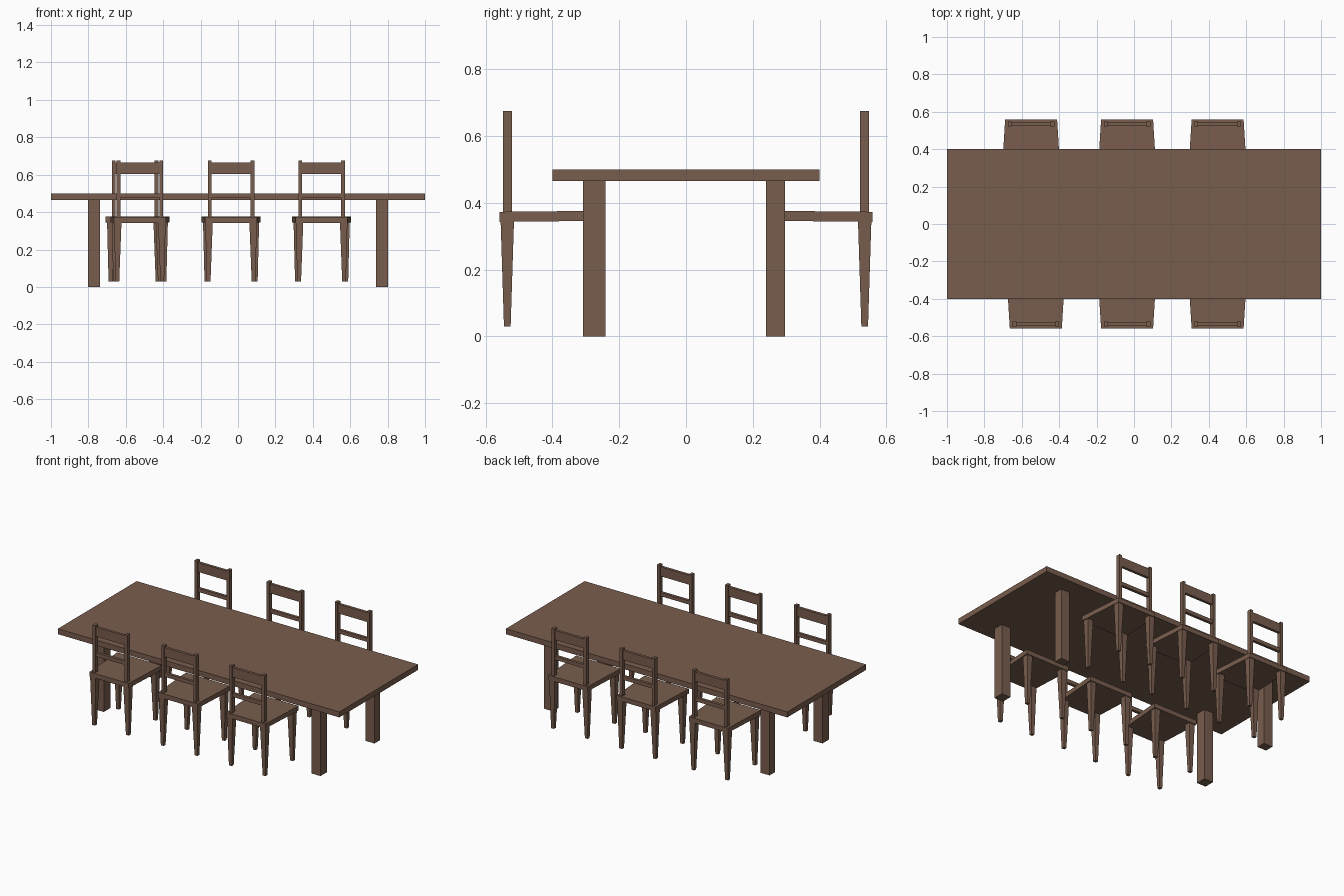
import bpy

if "Cube" in bpy.data.objects:
    bpy.data.objects.remove(bpy.data.objects["Cube"])

wood = bpy.data.materials.new("wood")
wood.diffuse_color = (0.19, 0.11, 0.075, 1)
wood.use_nodes = True
wood.node_tree.nodes["Principled BSDF"].inputs["Base Color"].default_value = wood.diffuse_color


def prism(name, low, high):
    """Six-sided block between two rectangles given as four (x, y, z) corners."""
    me = bpy.data.meshes.new(name)
    faces = [(3, 2, 1, 0), (4, 5, 6, 7)]
    faces += [(i, (i + 1) % 4, (i + 1) % 4 + 4, i + 4) for i in range(4)]
    me.from_pydata(low + high, [], faces)
    me.materials.append(wood)
    ob = bpy.data.objects.new(name, me)
    bpy.context.collection.objects.link(ob)
    return ob


def rect(x0, x1, y0, y1, z):
    return [(x0, y0, z), (x1, y0, z), (x1, y1, z), (x0, y1, z)]


def box(name, x0, x1, y0, y1, z0, z1):
    return prism(name, rect(x0, x1, y0, y1, z0), rect(x0, x1, y0, y1, z1))


def square(x, y, r, z):
    return rect(x - r, x + r, y - r, y + r, z)


# Chair facing +y, with its origin at the middle of the back posts
def chair(x, side):
    parts = []
    # Seat, wider at the front and rising very slightly
    seat = [[(-.139, -.024, z), (.139, -.024, z),
             (.158, .285, z + .003), (-.158, .285, z + .003)] for z in (.343, .373)]
    parts.append(prism("seat", *seat))
    for s in (-1, 1):
        # Tapered legs and back posts
        parts.append(prism("back_leg", square(s * .12, 0, .010, .03),
                           square(s * .118, 0, .020, .345)))
        parts.append(prism("front_leg", square(s * .132, .26, .010, .03),
                           square(s * .13, .26, .020, .347)))
        parts.append(box("back_post", s * .114 - .01, s * .114 + .01,
                         -.0135, .0135, .372, .675))
    # Back rails
    parts.append(box("top_rail", -.105, .105, -.009, .009, .604, .664))
    parts.append(box("lower_rail", -.105, .105, -.009, .009, .476, .5))
    for ob in parts:
        ob.location = (x, -.535 * side, 0)
        if side < 0:
            ob.rotation_euler.z = 3.14159265


# Table
box("table_top", -1, 1, -.4, .4, .465, .5)
for sx in (-1, 1):
    for y0, y1 in ((-.308, -.241), (.24, .297)):
        xs = sorted((sx * .738, sx * .802))
        box("table_leg", *xs, y0, y1, 0, .467)

# Three chairs along each long side
for x in (-.525, -.037, .447):
    chair(x, 1)
for x in (-.55, -.037, .447):
    chair(x, -1)
